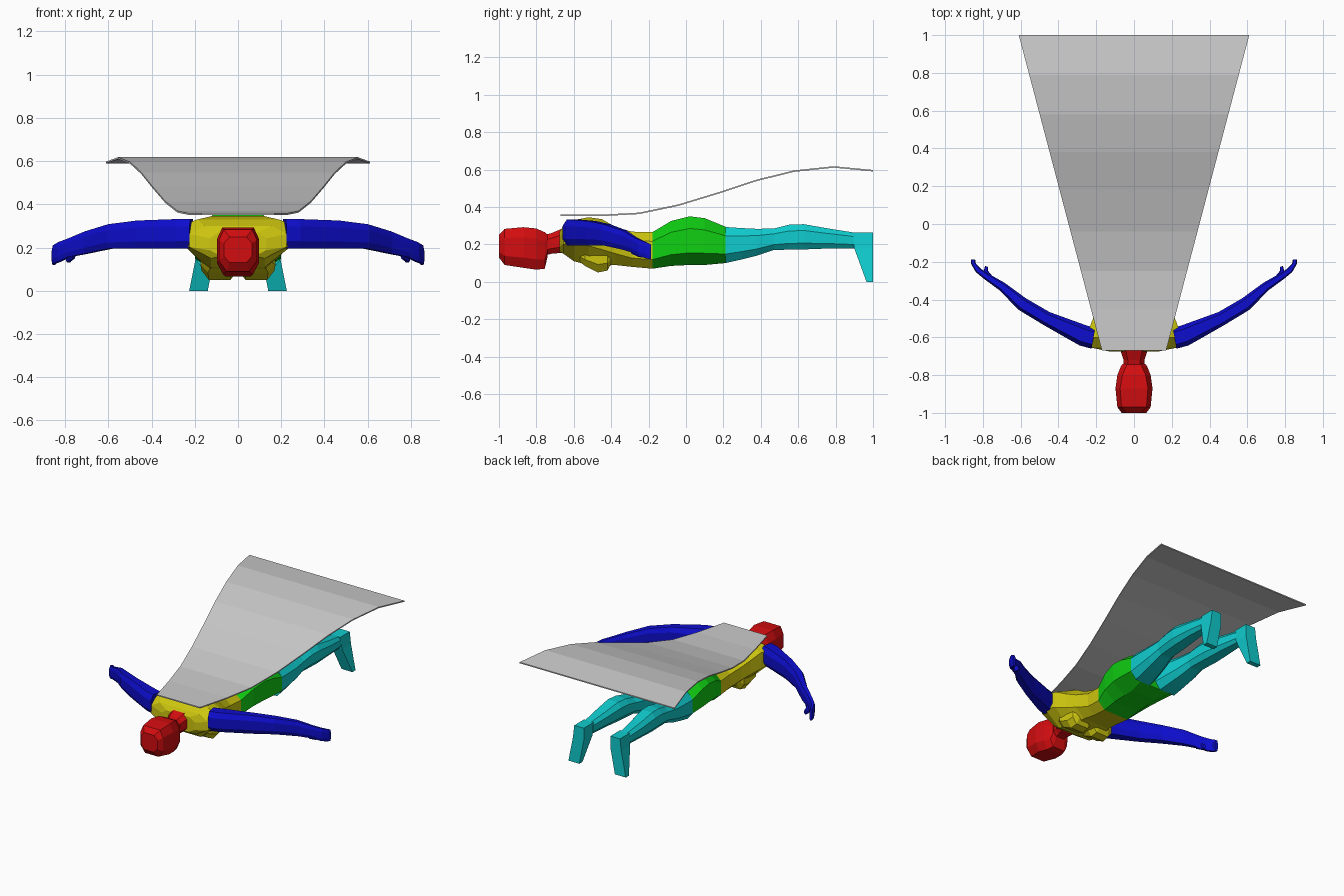
import bpy, bmesh, math
from mathutils import Vector

if "Cube" in bpy.data.objects:
    bpy.data.objects.remove(bpy.data.objects["Cube"])


def material(name, rgb):
    m = bpy.data.materials.new(name)
    m.diffuse_color = (*rgb, 1)
    m.use_nodes = True
    m.node_tree.nodes["Principled BSDF"].inputs["Base Color"].default_value = m.diffuse_color
    return m


RED = material("red", (0.65, 0.004, 0.005))
BLUE = material("blue", (0.004, 0.004, 0.62))
YELLOW = material("yellow", (0.62, 0.57, 0.005))
GREEN = material("green", (0.005, 0.62, 0.006))
CYAN = material("cyan", (0.005, 0.6, 0.62))
GREY = material("grey", (0.6, 0.6, 0.6))


def section(cx, cy, hw, z0, z1, ang=0, top=.6, bot=.6, up=.75, low=.25):
    """Eight-sided upright cross-section; ang turns it about z."""
    h = z1 - z0
    pts = [(bot * hw, z0), (hw, z0 + low * h), (hw, z0 + up * h), (top * hw, z1)]
    pts += [(-u, z) for u, z in reversed(pts)]
    c, s = math.cos(ang), math.sin(ang)
    return [Vector((cx + u * c, cy + u * s, z)) for u, z in pts]


def loft(name, rings, mat, mirror=False):
    """Skin a row of matching rings and cap both ends."""
    bm = bmesh.new()
    rows = [[bm.verts.new(p) for p in r] for r in rings]
    n = len(rows[0])
    for a, b in zip(rows, rows[1:]):
        for i in range(n):
            j = (i + 1) % n
            bm.faces.new((a[i], a[j], b[j], b[i]))
    bm.faces.new(rows[0])
    bm.faces.new(rows[-1])
    bmesh.ops.recalc_face_normals(bm, faces=bm.faces)
    if mirror:
        dup = bmesh.ops.duplicate(bm, geom=bm.verts[:] + bm.edges[:] + bm.faces[:])["geom"]
        for v in dup:
            if isinstance(v, bmesh.types.BMVert):
                v.co.x *= -1
        bmesh.ops.reverse_faces(bm, faces=[f for f in dup if isinstance(f, bmesh.types.BMFace)])
    me = bpy.data.meshes.new(name)
    bm.to_mesh(me)
    bm.free()
    me.materials.append(mat)
    ob = bpy.data.objects.new(name, me)
    bpy.context.collection.objects.link(ob)
    return ob


# Head, crown forward and face down
loft("head", [
    section(0, -1.0, .065, .13, .25),
    section(0, -.97, .088, .09, .283, top=.75),
    section(0, -.87, .098, .075, .292, top=.75, bot=.7),
    section(0, -.80, .088, .065, .285, top=.7, bot=.65),
    section(0, -.755, .07, .07, .265, bot=.7),
    section(0, -.74, .06, .135, .25)], RED)
loft("neck", [
    section(0, -.76, .055, .14, .25),
    section(0, -.72, .055, .15, .26),
    section(0, -.66, .075, .155, .285)], RED)

# Torso: shoulders, ribs, waist
loft("torso", [
    section(0, -.675, .13, .16, .27, top=.7),
    section(0, -.655, .225, .15, .30, top=.7, bot=.55, low=.35),
    section(0, -.60, .25, .11, .33, top=.75, bot=.5, up=.9, low=.45),
    section(0, -.52, .225, .09, .345, top=.55, bot=.55, up=.85, low=.4),
    section(0, -.45, .195, .085, .335, top=.55, bot=.6, up=.75, low=.35),
    section(0, -.38, .17, .09, .295, top=.6, low=.3),
    section(0, -.29, .145, .08, .268, top=.65, bot=.65),
    section(0, -.18, .15, .07, .265, top=.65, bot=.65)], YELLOW)

# Chest muscles on the underside
loft("chest", [
    section(.085, -.60, .05, .13, .22),
    section(.088, -.54, .085, .085, .22),
    section(.085, -.47, .083, .05, .22),
    section(.085, -.42, .078, .06, .22),
    section(.085, -.40, .06, .10, .20)], YELLOW, True)

# Hips
loft("hips", [
    section(0, -.18, .15, .07, .265, top=.65, bot=.65),
    section(0, -.08, .178, .085, .325, top=.62, bot=.55),
    section(0, .02, .195, .09, .35, top=.6, bot=.5),
    section(0, .10, .20, .09, .34, top=.6, bot=.5),
    section(0, .21, .20, .10, .295, top=.65, bot=.6)], GREEN)

# Legs with downward pointing feet
loft("legs", [
    section(.102, .21, .098, .10, .293),
    section(.11, .30, .09, .12, .287),
    section(.118, .38, .08, .14, .283),
    section(.125, .47, .066, .17, .285),
    section(.13, .55, .066, .172, .305),
    section(.135, .63, .066, .173, .308),
    section(.14, .76, .056, .178, .285),
    section(.143, .90, .04, .178, .263)], CYAN, True)


def foot_ring(x0, x1, y0, z):
    return [Vector(p) for p in ((x0, y0, z), (x1, y0, z), (x1, 1, z), (x0, 1, z))]


loft("feet", [
    foot_ring(.105, .18, .89, .263),
    foot_ring(.105, .19, .90, .178),
    foot_ring(.14, .226, .965, 0)], CYAN, True)

# Swept-back arms with cupped hands
D = math.radians
loft("arms", [
    section(.215, -.605, .056, .195, .332, ang=D(100)),
    section(.27, -.590, .056, .195, .332, ang=D(110)),
    section(.46, -.502, .038, .195, .325, ang=D(112)),
    section(.59, -.425, .036, .195, .308, ang=D(122)),
    section(.70, -.33, .024, .172, .275, ang=D(128)),
    section(.785, -.275, .018, .155, .24, ang=D(130)),
    section(.825, -.245, .016, .135, .225, ang=D(145)),
    section(.85, -.21, .012, .125, .21, ang=D(165)),
    section(.852, -.187, .011, .12, .20, ang=D(180))], BLUE, True)
loft("thumbs", [
    section(.76, -.285, .014, .15, .20, ang=D(130)),
    section(.785, -.25, .012, .132, .175, ang=D(165)),
    section(.78, -.225, .009, .13, .16, ang=D(200))], BLUE, True)

# Cape: thin sheet widening towards the back
PROFILE = [(-.67, .355), (-.45, .355), (-.25, .366), (-.04, .41), (.18, .477),
           (.38, .543), (.58, .592), (.79, .614), (1.0, .594)]
rings = []
for y, z in PROFILE:
    w = .17 + (y + .67) / 1.67 * .44
    rings.append([Vector(p) for p in ((-w, y, z - .004), (w, y, z - .004),
                                      (w, y, z + .004), (-w, y, z + .004))])
loft("cape", rings, GREY)
